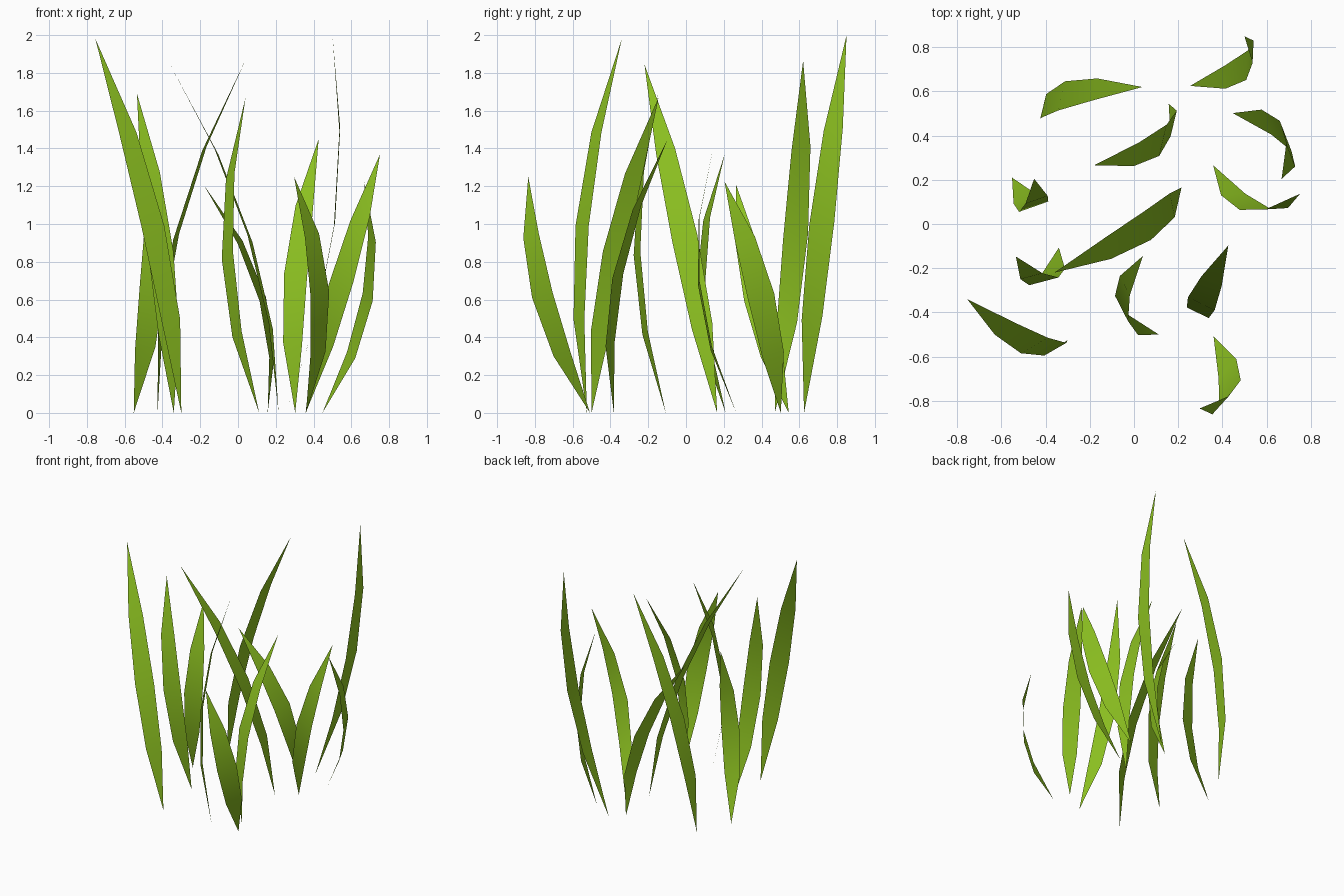
import bpy
from mathutils import Vector

green = bpy.data.materials.new("grass green")
green.diffuse_color = (0.265, 0.535, 0.015, 1)

# Each blade: base x,y | mid-height edge A x,y | mid-height edge B x,y | tip x,y,z | edge tilt in z
BLADES = [
    (-.30, -.525, -.512, -.585, -.39, -.515, -.755, -.34, 1.98, 0),
    (.36, -.508, .385, -.815, .483, -.707, .297, -.835, 1.25, .015),
    (.215, .165, .077, -.072, .05, .06, -.36, -.22, 1.845, .02),
    (.112, -.5, -.086, -.325, -.027, -.44, .04, -.145, 1.67, .02),
    (.303, -.382, .244, -.332, .365, -.39, .427, -.097, 1.45, -.012),
    (.358, .266, .478, .064, .612, .072, .752, .137, 1.37, .012),
    (-.552, .21, -.52, .055, -.388, .102, -.452, .205, 1.37, .01),
    (-.34, -.107, -.474, -.277, -.342, -.242, -.535, -.147, 1.69, .01),
    (.447, .502, .713, .33, .66, .467, .668, .204, 1.225, .02),
    (.157, .544, .114, .308, .148, .45, -.18, .266, 1.205, .01),
    (-.426, .47, -.343, .514, -.312, .646, .038, .62, 1.865, .015),
    (.254, .625, .508, .652, .514, .785, .5, .85, 2.0, .01),
]


def blade(i, bx, by, ax, ay, cx, cy, tx, ty, h, dz):
    base, tip = Vector((bx, by, 0)), Vector((tx, ty, h))
    mid = Vector(((ax + cx) / 2, (ay + cy) / 2, h / 2))
    half = Vector(((cx - ax) / 2, (cy - ay) / 2, dz))
    verts = [base]
    # three rows along a quadratic spine, widest in the middle
    for t, w in ((.25, .82), (.5, 1), (.75, .76)):
        p = base * (2 * (t - .5) * (t - 1)) + mid * (4 * t * (1 - t)) + tip * (2 * t * (t - .5))
        verts += [p - half * w, p + half * w]
    verts.append(tip)
    faces = [(0, 2, 1), (1, 2, 4, 3), (3, 4, 6, 5), (5, 6, 7)]
    me = bpy.data.meshes.new(f"grass_blade_{i}")
    me.from_pydata([tuple(v) for v in verts], [], faces)
    me.materials.append(green)
    for p in me.polygons:
        p.use_smooth = True
    me.update()
    ob = bpy.data.objects.new(f"grass_blade_{i}", me)
    bpy.context.collection.objects.link(ob)


for i, row in enumerate(BLADES, 1):
    blade(i, *row)
